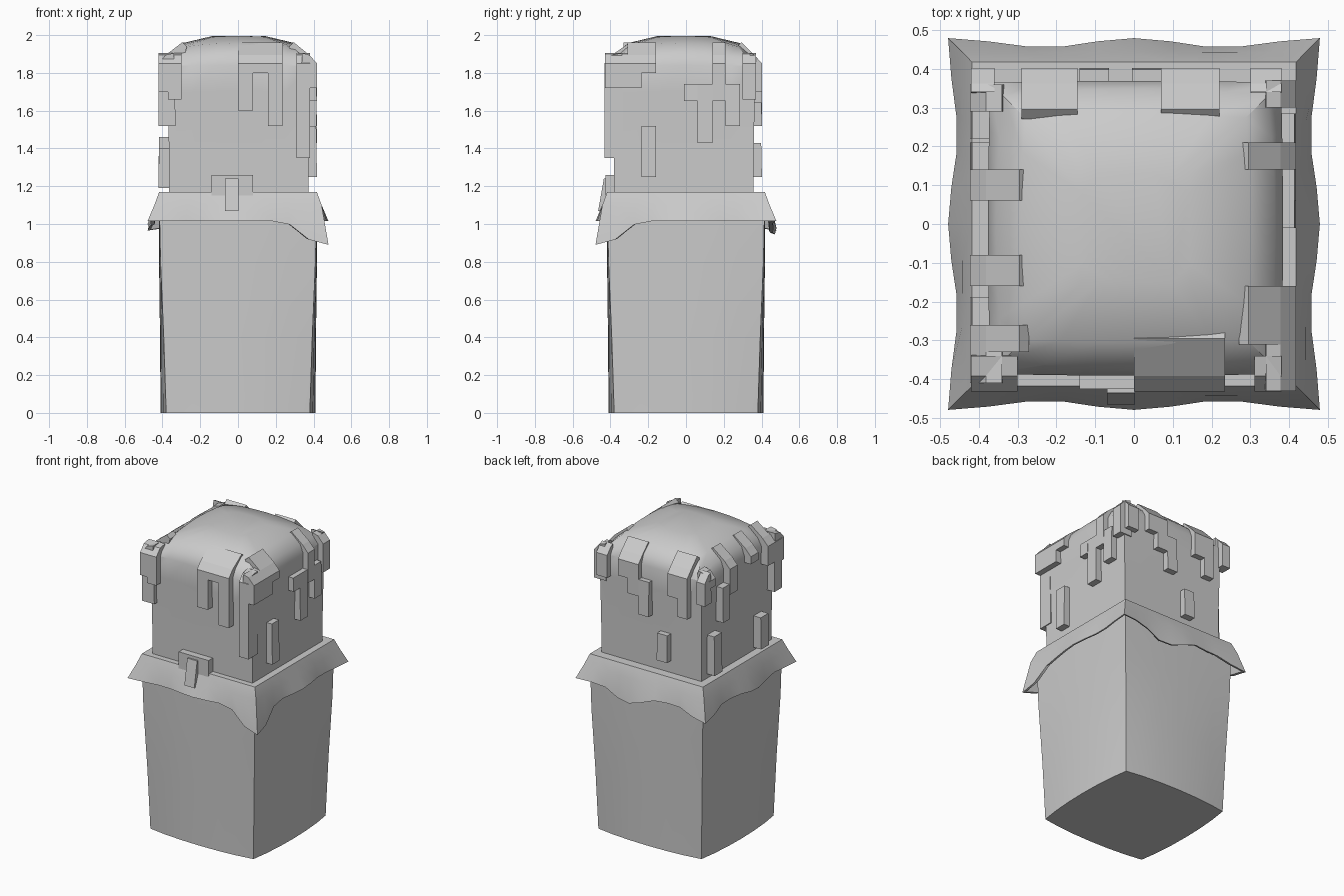
import bpy, bmesh, math

if "Cube" in bpy.data.objects:
    bpy.data.objects.remove(bpy.data.objects["Cube"])


def make(name, verts, faces, smooth=True):
    me = bpy.data.meshes.new(name)
    me.from_pydata(verts, [], faces)
    bm = bmesh.new()
    bm.from_mesh(me)
    bmesh.ops.recalc_face_normals(bm, faces=bm.faces)
    bm.to_mesh(me)
    bm.free()
    ob = bpy.data.objects.new(name, me)
    bpy.context.collection.objects.link(ob)
    if smooth:
        bpy.context.view_layer.objects.active = ob
        ob.select_set(True)
        bpy.ops.object.shade_smooth_by_angle(angle=math.radians(32))
        ob.select_set(False)
    return ob


def square(n):
    """Unit square outline, n points per side, starting at front left."""
    t = [-1 + 2 * i / n for i in range(n)]
    return ([(a, -1) for a in t] + [(1, a) for a in t]
            + [(-a, 1) for a in t] + [(-1, -a) for a in t])


def loft(name, rings, ends=True, closed=False):
    n = len(rings[0])
    verts = [v for r in rings for v in r]
    m = len(rings)
    faces = []
    for k in range(m if closed else m - 1):
        a, b = k * n, ((k + 1) % m) * n
        faces += [(a + i, a + (i + 1) % n, b + (i + 1) % n, b + i) for i in range(n)]
    if ends and not closed:
        faces += [tuple(range(n)), tuple(range((m - 1) * n, m * n))]
    return make(name, verts, faces)


def ring(r, z, bulge=0.0, drop=0.0, cx=0.0, cy=0.0, n=6):
    """Square ring with bulging sides and lowered corners."""
    out = []
    for x, y in square(n):
        c = abs(x * y)
        s = r - bulge * c * c
        out.append((cx + x * s, cy + y * s, z - drop * c * c))
    return out


# tapered lower body
loft("lower_body", [ring(0.41, 0.0, 0.03), ring(0.413, 0.4, 0.02),
                    ring(0.418, 0.8, 0.008), ring(0.418, 1.165)])

# draped collar with wavy hem
DIPS = [(0.47, -0.47, 0.125, 0.15), (0.12, 0.47, 0.07, 0.14),
        (-0.47, 0.47, 0.05, 0.13), (-0.47, -0.1, 0.03, 0.12)]


def hem(r, rise, wave):
    out = []
    for i, (x, y) in enumerate(square(10)):
        s = r + wave * (0.012 * math.cos(i * 2 * math.pi / 5) - 0.004)
        z = 1.015 + rise
        for dx, dy, d, w in DIPS:
            q = ((x * 0.47 - dx) ** 2 + (y * 0.47 - dy) ** 2) / w ** 2
            z -= d * math.exp(-q ** 1.5)
        out.append((x * s, y * s, z))
    return out


loft("collar", [ring(0.355, 1.17, n=10), ring(0.417, 1.17, n=10), ring(0.443, 1.10, n=10),
                hem(0.471, 0, 1), hem(0.455, 0.005, 1), ring(0.425, 1.09, n=10),
                ring(0.355, 1.15, n=10)], closed=True)

# head block with domed top
H = dict(cx=0.004, cy=-0.011)
loft("head", [ring(0.368, 1.14, **H), ring(0.37, 1.4, **H), ring(0.375, 1.7, **H),
              ring(0.38, 1.84, 0.005, **H), ring(0.36, 1.90, 0.02, 0.02, **H),
              ring(0.295, 1.958, 0.01, 0.02, **H), ring(0.14, 1.995, 0, 0.005, **H)])


# drips: prisms on each head side, sloping into the dome if they reach the top
def drip(name, side, u0, u1, zb, zt=None):
    out = {"front": 0.432, "back": 0.402, "right": 0.418, "left": 0.422}[side]
    if zt is None:
        corner = max(abs(u0), abs(u1)) > 0.34
        top = [(out, 1.85), (out - 0.04, 1.895)]
        top += [(0.34, 1.905)] if corner else [(0.295, 1.962), (0.27, 1.94)]
    else:
        top = [(out - 0.004, zt), (0.33, zt)]
    prof = [(0.33, zb), (out, zb)] + top
    verts = []
    for u in (u0, u1):
        for d, z in prof:
            verts.append({"front": (u, -d, z), "back": (u, d, z),
                          "right": (d, u, z), "left": (-d, u, z)}[side])
    n = len(prof)
    faces = [tuple(range(n)), tuple(range(n, 2 * n))]
    faces += [(i, (i + 1) % n, n + (i + 1) % n, n + i) for i in range(n)]
    make(name, verts, faces, False)


DRIPS = {
    "front": [(-.42, -.37, 1.70), (-.37, -.30, 1.66), (0, .08, 1.60), (.08, .16, 1.80),
              (.16, .235, 1.52), (.31, .38, 1.35)],
    "right": [(-.43, -.31, 1.72), (-.31, -.235, 1.72), (-.235, -.16, 1.80), (.14, .21, 1.65),
              (-.01, .06, 1.65, 1.74), (.06, .14, 1.43, 1.74), (.21, .285, 1.52, 1.74),
              (.30, .37, 1.66), (-.235, -.16, 1.25, 1.52)],
    "back": [(.30, .38, 1.70), (.15, .22, 1.74), (.07, .15, 1.64), (-.005, .07, 1.52, 1.75),
             (-.22, -.145, 1.70), (-.29, -.22, 1.58), (-.42, -.36, 1.70),
             (-.14, -.065, 1.25, 1.43)],
    "left": [(.29, .36, 1.80), (.06, .14, 1.68), (.14, .21, 1.52, 1.75), (-.16, -.08, 1.80),
             (-.33, -.26, 1.72), (-.41, -.33, 1.52), (.22, .30, 1.20, 1.46),
             (-.27, -.19, 1.19, 1.40)],
}
for side, rows in DRIPS.items():
    for k, row in enumerate(rows):
        drip(f"{side}_drip_{k + 1}", side, *row)


# small bar and tongue on the front
def box(name, x0, x1, y0, y1, z0, z1, lean=0.0):
    v = [(x, y - (lean if z == z0 and y == y0 else 0), z)
         for x in (x0, x1) for y in (y0, y1) for z in (z0, z1)]
    make(name, v, [(0, 1, 3, 2), (4, 5, 7, 6), (0, 1, 5, 4),
                   (2, 3, 7, 6), (0, 2, 6, 4), (1, 3, 7, 5)], False)


box("front_bar", -.14, .08, -.425, -.36, 1.15, 1.26)
box("front_tongue", -.07, .003, -.435, -.38, 1.07, 1.24, 0.03)
